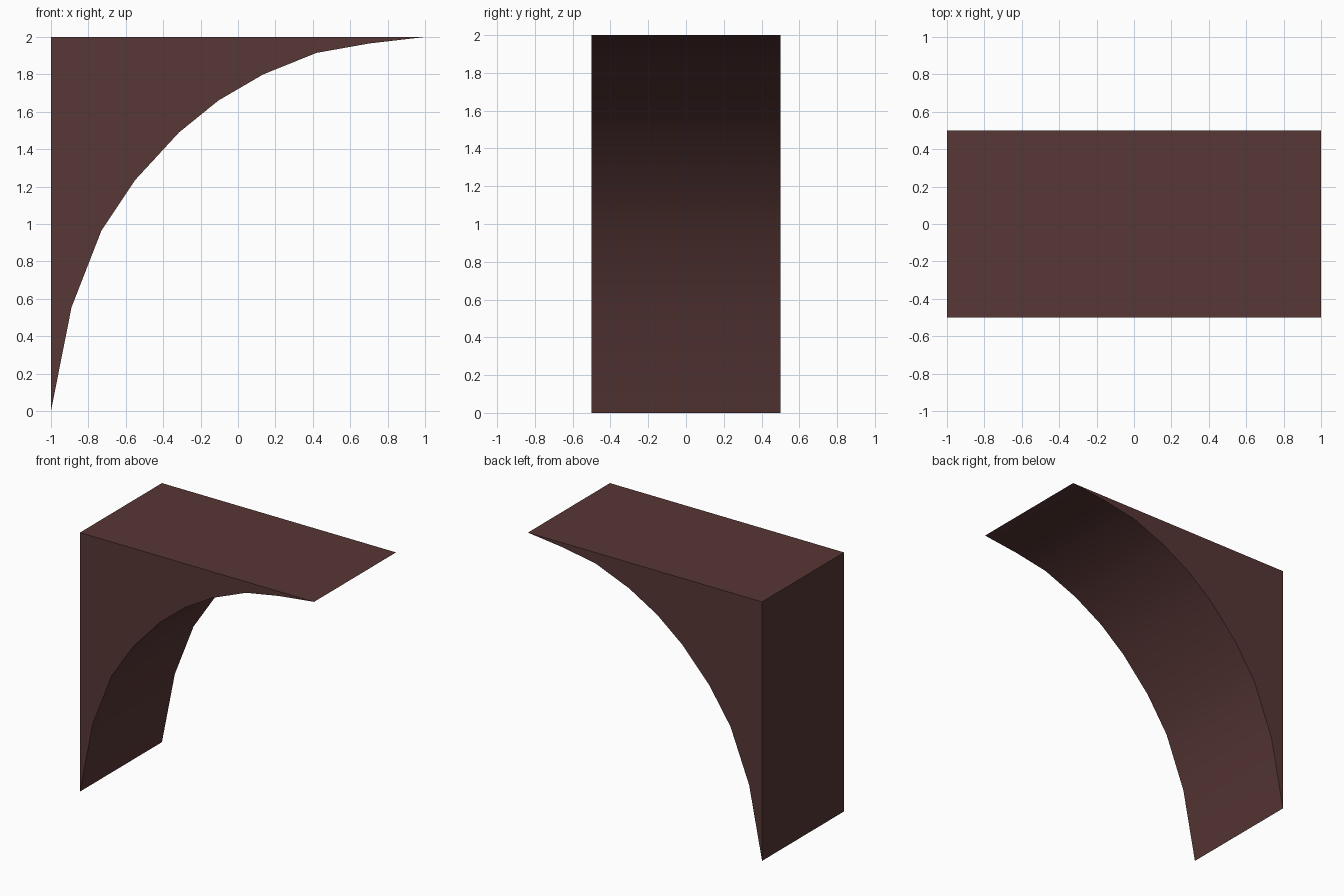
import bpy
import bmesh
import math

if "Cube" in bpy.data.objects:
    bpy.data.objects.remove(bpy.data.objects["Cube"])

# Side profile: upper corner, then the concave curve from foot to tip
profile = [(-1, 2), (-1, 0), (-0.89, 0.555), (-0.73, 0.965), (-0.55, 1.235),
           (-0.315, 1.49), (-0.105, 1.66), (0.135, 1.80), (0.42, 1.915),
           (0.70, 1.965), (1, 2)]
half_depth = 0.5

# Extrude the profile through the depth
bm = bmesh.new()
face = bm.faces.new([bm.verts.new((x, -half_depth, z)) for x, z in profile])
ext = bmesh.ops.extrude_face_region(bm, geom=[face], use_keep_orig=True)
moved = [v for v in ext["geom"] if isinstance(v, bmesh.types.BMVert)]
bmesh.ops.translate(bm, verts=moved, vec=(0, 2 * half_depth, 0))
bmesh.ops.recalc_face_normals(bm, faces=bm.faces)

mesh = bpy.data.meshes.new("arch_corner")
bm.to_mesh(mesh)
bm.free()
corner = bpy.data.objects.new("arch_corner", mesh)
bpy.context.collection.objects.link(corner)

# Single dark brown colour
brown = bpy.data.materials.new("dark_reddish_brown")
brown.diffuse_color = (0.095, 0.038, 0.036, 1)
brown.use_nodes = True
brown.node_tree.nodes["Principled BSDF"].inputs["Base Color"].default_value = brown.diffuse_color
mesh.materials.append(brown)

# Smooth underside, sharp outer edges
bpy.context.view_layer.objects.active = corner
corner.select_set(True)
bpy.ops.object.shade_smooth_by_angle(angle=math.radians(30))
